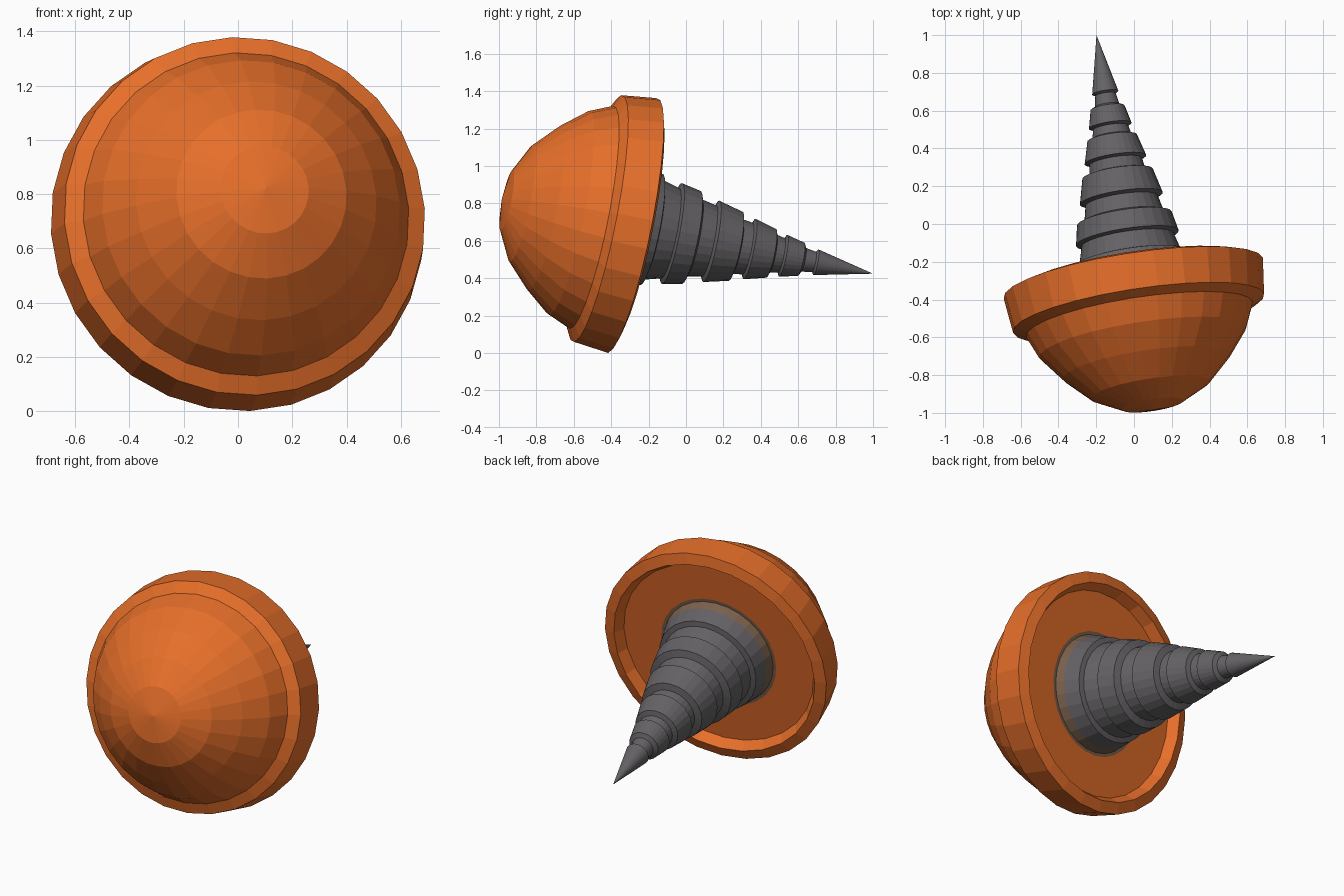
import bpy, bmesh, math
from mathutils import Matrix, Vector

cube = bpy.data.objects.get("Cube")
if cube:
    bpy.data.objects.remove(cube, do_unlink=True)


def material(name, rgb):
    mat = bpy.data.materials.new(name)
    mat.use_nodes = True
    mat.diffuse_color = (*rgb, 1)
    mat.node_tree.nodes["Principled BSDF"].inputs["Base Color"].default_value = (*rgb, 1)
    return mat


orange = material("orange", (0.79, 0.158, 0.023))
grey = material("dark_grey", (0.13, 0.122, 0.13))
brown = material("worn_brown", (0.2, 0.12, 0.075))

# Shared tilted axis: every part is turned around it
SIDES = 28
slope = Vector((-0.1515, 1, -0.2))
stretch = slope.length
axis = slope.normalized()
side = (Vector((1, 0, 0)) - axis * axis.x).normalized()
up = axis.cross(side)
frame = Matrix((side, up, axis)).transposed().to_4x4()
frame.translation = (-0.047, 0, 0.624)


def turned(name, profile, mats, worn=None):
    """Revolve (depth, radius) points; worn picks the faces of the second material."""
    bm = bmesh.new()
    rings = []
    for depth, radius in profile:
        z = depth * stretch
        if radius == 0:
            rings.append([bm.verts.new((0, 0, z))] * SIDES)
            continue
        angles = [math.tau * i / SIDES - 0.07 for i in range(SIDES)]
        rings.append([bm.verts.new((radius * math.cos(a), radius * math.sin(a), z))
                      for a in angles])
    for a, b in zip(rings, rings[1:]):
        for i in range(SIDES):
            j = (i + 1) % SIDES
            corners = list(dict.fromkeys((a[i], a[j], b[j], b[i])))
            face = bm.faces.new(corners)
            if worn and worn(face.calc_center_median()):
                face.material_index = 1
    bmesh.ops.recalc_face_normals(bm, faces=bm.faces)
    mesh = bpy.data.meshes.new(name)
    bm.to_mesh(mesh)
    bm.free()
    for mat in mats:
        mesh.materials.append(mat)
    obj = bpy.data.objects.new(name, mesh)
    obj.matrix_world = frame
    bpy.context.collection.objects.link(obj)
    return obj


# Domed cap: rounded tip, then a fuller flank that meets the collar
dome = [(-0.2 - 0.785 * math.cos(math.radians(15 * k)),
         0.635 * math.sin(math.radians(15 * k))) for k in range(4)]
turned("dome", dome + [(-0.625, 0.555), (-0.495, 0.612), (-0.4, 0.612), (-0.4, 0)], [orange])

# Collar with a recessed back plate
collar = [(-0.48, 0), (-0.505, 0.608), (-0.472, 0.673), (-0.287, 0.695), (-0.268, 0.63),
          (-0.325, 0.595), (-0.325, 0.36), (-0.325, 0.32), (-0.325, 0)]
turned("collar", collar, [orange, brown],
       lambda c: c.z > -0.345 and 0.32 < c.xy.length < 0.36)

# Stepped spike: each tier starts with a lip, then a recessed neck
tiers = [(-0.34, 0.345), (-0.275, 0.328), (-0.185, 0.304), (-0.178, 0.273), (-0.085, 0.247),
         (-0.075, 0.275), (0.028, 0.254), (0.042, 0.212), (0.123, 0.194),
         (0.135, 0.222), (0.265, 0.189), (0.275, 0.149), (0.33, 0.141),
         (0.34, 0.165), (0.455, 0.133), (0.465, 0.104), (0.51, 0.094),
         (0.52, 0.114), (0.615, 0.091), (0.628, 0.065), (0.685, 0.055),
         (0.695, 0.07), (1, 0)]
turned("spike", [(-0.34, 0)] + tiers, [grey, brown], lambda c: c.z < -0.28)
